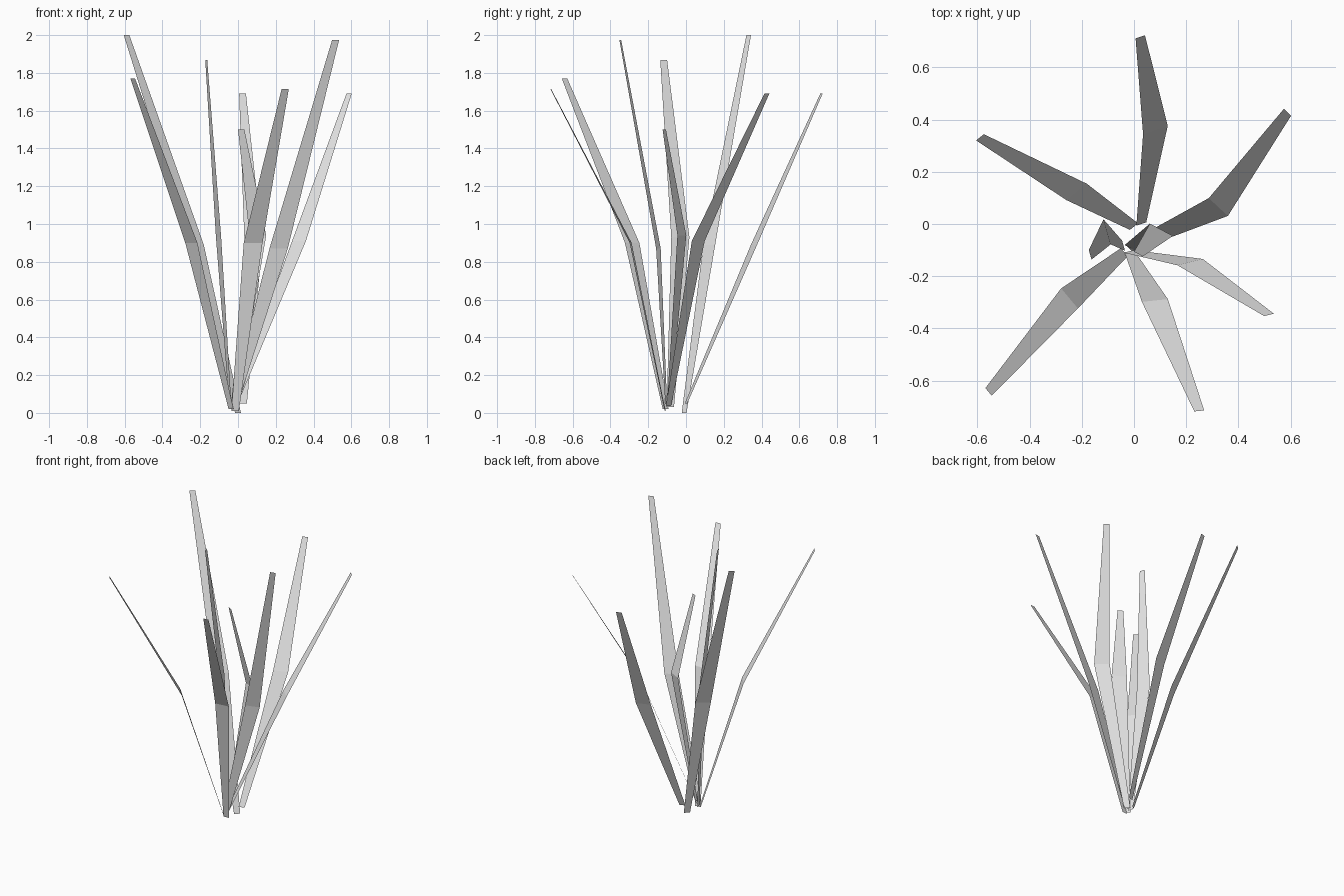
import bpy
from math import radians
from mathutils import Matrix, Vector

default_cube = bpy.data.objects.get("Cube")
if default_cube:
    bpy.data.objects.remove(default_cube, do_unlink=True)

# One plain grey for every blade
grey = bpy.data.materials.new("plain_grey")
grey.use_nodes = True
grey.diffuse_color = (0.8, 0.8, 0.8, 1)
for node in grey.node_tree.nodes:
    if node.type == "BSDF_PRINCIPLED":
        node.inputs["Base Color"].default_value = grey.diffuse_color

# Blade width at the root, the bend and the tip
WIDTHS = (0.04, 0.10, 0.038)


def grass_blade(name, angle, root, bend, tip):
    """Flat two-panel strip; angle is the direction of its width in plan."""
    side = Matrix.Rotation(radians(angle), 3, "Z") @ Vector((1, 0, 0))
    verts = []
    for centre, width in zip((root, bend, tip), WIDTHS):
        for sign in (-1, 1):
            verts.append(Vector(centre) + side * (sign * width / 2))
    mesh = bpy.data.meshes.new(name)
    mesh.from_pydata(verts, [], [(0, 1, 3, 2), (2, 3, 5, 4)])
    mesh.materials.append(grey)
    blade = bpy.data.objects.new(name, mesh)
    bpy.context.collection.objects.link(blade)
    return blade


# Tuft of blades fanning out from a shared root
grass_blade("back_right_blade", 39,
            (0.0, -0.01, 0.0), (-0.22, 0.123, 0.89), (-0.59, 0.332, 2.0))
grass_blade("back_blade", 19,
            (0.028, 0.0, 0.05), (0.082, 0.36, 0.89), (0.024, 0.717, 1.69))
grass_blade("back_left_blade", -43,
            (-0.02, -0.092, 0.04), (0.323, 0.065, 0.91), (0.588, 0.428, 1.69))
grass_blade("front_left_blade", 14,
            (-0.02, -0.105, 0.05), (0.215, -0.146, 0.87), (0.517, -0.348, 1.975))
grass_blade("front_right_blade", -50,
            (-0.037, -0.108, 0.02), (-0.247, -0.285, 0.9), (-0.557, -0.643, 1.77))
grass_blade("front_blade", 6,
            (-0.015, -0.11, 0.01), (0.08, -0.293, 0.9), (0.25, -0.716, 1.715))
grass_blade("upright_right_blade", -74,
            (-0.04, -0.083, 0.03), (-0.103, -0.03, 0.93), (-0.168, -0.118, 1.867))
grass_blade("short_upright_blade", -28,
            (-0.018, -0.09, 0.06), (0.105, -0.022, 0.94), (0.017, -0.115, 1.5))
